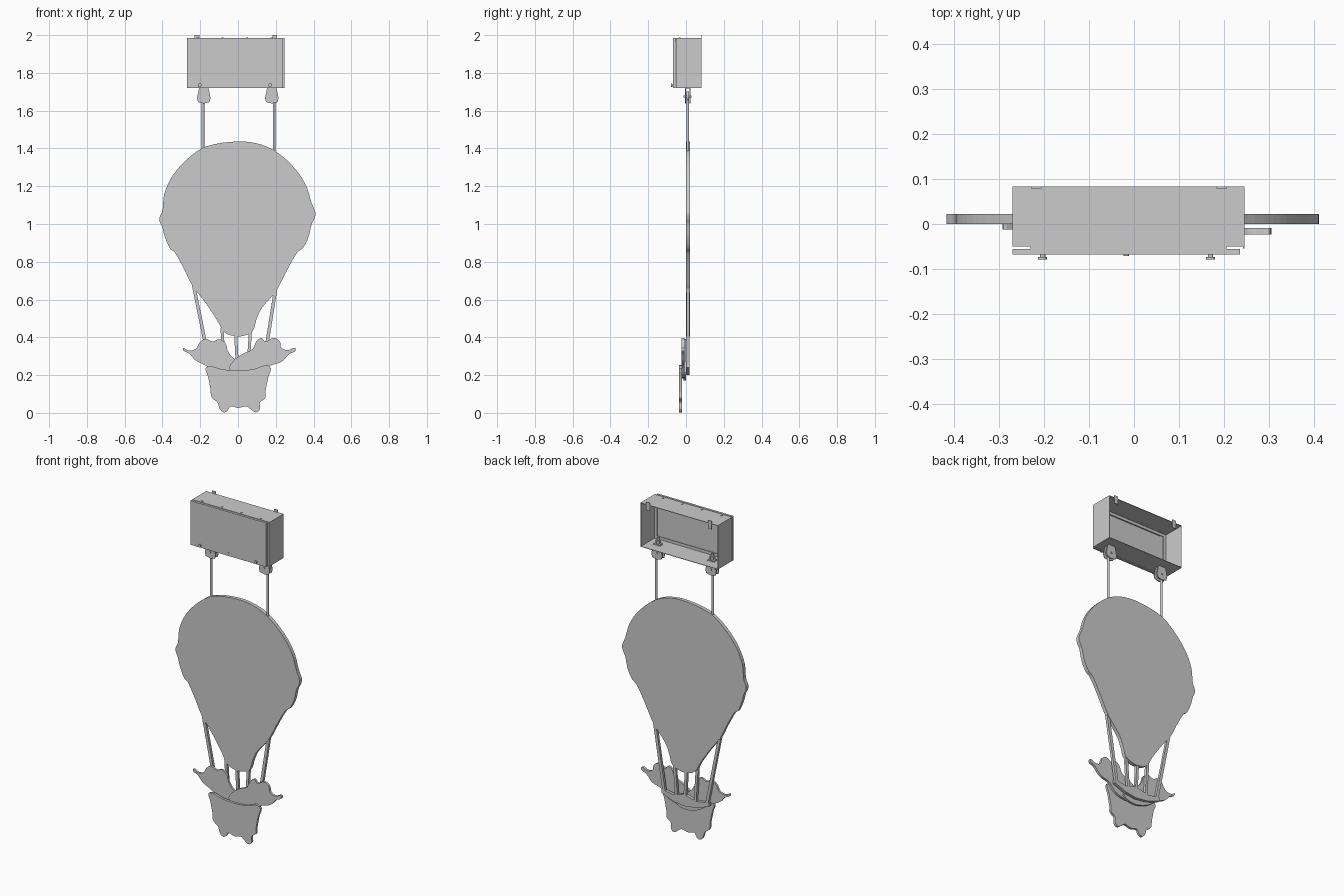
import bpy, bmesh, math
from mathutils import Vector

if "Cube" in bpy.data.objects:
    bpy.data.objects.remove(bpy.data.objects["Cube"])

grey = bpy.data.materials.new("plain_grey")
grey.diffuse_color = (0.6, 0.6, 0.6, 1)
grey.use_nodes = True
grey.node_tree.nodes["Principled BSDF"].inputs["Base Color"].default_value = grey.diffuse_color


def finish(bm, name):
    bmesh.ops.recalc_face_normals(bm, faces=bm.faces[:])
    me = bpy.data.meshes.new(name)
    bm.to_mesh(me)
    bm.free()
    ob = bpy.data.objects.new(name, me)
    me.materials.append(grey)
    bpy.context.collection.objects.link(ob)
    return ob


def box(name, x0, x1, y0, y1, z0, z1):
    bm = bmesh.new()
    bmesh.ops.create_cube(bm, size=1)
    for v in bm.verts:
        v.co = ((x0 + x1) / 2 + v.co.x * (x1 - x0),
                (y0 + y1) / 2 + v.co.y * (y1 - y0),
                (z0 + z1) / 2 + v.co.z * (z1 - z0))
    return finish(bm, name)


def rod(name, a, b, r, sides=12):
    a, b = Vector(a), Vector(b)
    bm = bmesh.new()
    bmesh.ops.create_cone(bm, cap_ends=True, segments=sides, radius1=r,
                          radius2=r, depth=(b - a).length)
    q = (b - a).to_track_quat('Z', 'Y')
    for v in bm.verts:
        v.co = q @ v.co + (a + b) / 2
    return finish(bm, name)


def smooth_loop(pts, n=4):
    """Closed curve passing through all the given points."""
    out, m = [], len(pts)
    P = [Vector(p) for p in pts]
    for i in range(m):
        a, b, c, d = P[i - 1], P[i], P[(i + 1) % m], P[(i + 2) % m]
        k = (c - b).length
        ta = (c - a).normalized() * k
        tb = (d - b).normalized() * k
        for j in range(n):
            t = j / n
            out.append(b * (2*t**3 - 3*t*t + 1) + ta * (t**3 - 2*t*t + t)
                       + c * (3*t*t - 2*t**3) + tb * (t**3 - t*t))
    return out


def board(name, pts, y0, y1, curved=True):
    """Flat cut-out with an (x, z) outline between two depths."""
    bm = bmesh.new()
    loop = smooth_loop(pts) if curved else pts
    f = bm.faces.new([bm.verts.new((p[0], y0, p[1])) for p in loop])
    ext = bmesh.ops.extrude_face_region(bm, geom=[f], use_keep_orig=True)
    for v in ext["geom"]:
        if isinstance(v, bmesh.types.BMVert):
            v.co.y = y1
    bmesh.ops.triangulate(bm, faces=[g for g in bm.faces if len(g.verts) > 4])
    return finish(bm, name)


# balloon envelope
board("balloon", [
    (0, 1.437), (.125, 1.42), (.22, 1.37), (.31, 1.283), (.362, 1.2),
    (.39, 1.11), (.41, 1.06), (.405, 1.03), (.39, 1.0), (.373, .93),
    (.345, .875), (.315, .85), (.27, .775), (.2, .643), (.125, .553),
    (.098, .495), (.08, .437), (.05, .415), (0, .405), (-.07, .425),
    (-.11, .49), (-.17, .58), (-.245, .68), (-.285, .76), (-.335, .85),
    (-.36, .87), (-.39, .94), (-.4, .98), (-.415, 1.013), (-.415, 1.035),
    (-.4, 1.07), (-.39, 1.16), (-.345, 1.257), (-.265, 1.347),
    (-.17, 1.41)], 0.0, 0.022)

# ropes between balloon and basket, with the rim they run into
for xa, za, xb, w in ((-.238, .69, -.147, .009), (.2, .66, .133, .009),
                      (-.085, .45, -.072, .008), (-.013, .43, -.003, .008),
                      (.067, .45, .053, .008)):
    board("basket_rope", [(xa - w, za), (xa + w, za), (xb + w, .24),
                          (xb - w, .24)], 0.002, 0.018, False)
board("rope_rim", [(-.165, .262), (-.08, .25), (0, .27), (.07, .25), (.15, .262),
                   (.15, .24), (.07, .21), (0, .2), (-.08, .21),
                   (-.165, .24)], 0.0, 0.018, False)

# two winged passengers
board("left_passenger", [
    (-.29, .343), (-.262, .33), (-.222, .34), (-.203, .372), (-.172, .392),
    (-.135, .378), (-.1, .39), (-.066, .367), (-.055, .33), (-.03, .295),
    (.03, .25), (.07, .2), (.0, .172), (-.09, .195), (-.17, .25),
    (-.225, .278), (-.26, .315), (-.287, .328)], -0.012, 0.0)
board("right_passenger", [
    (-.045, .232), (-.024, .275), (.024, .312), (.077, .338), (.098, .38),
    (.125, .396), (.145, .378), (.188, .397), (.22, .38), (.23, .345),
    (.262, .332), (.3, .345), (.304, .328), (.272, .312), (.23, .27),
    (.167, .248), (.12, .2), (.02, .185)], -0.023, -0.009)

# basket
board("basket", [
    (-.167, .243), (-.08, .23), (0, .224), (.08, .231), (.167, .248), (.158, .18),
    (.145, .11), (.145, .08), (.116, .055), (.116, .02), (.095, .003),
    (.062, .024), (.045, .035), (0, .026), (-.04, .035), (-.055, .012),
    (-.077, .003), (-.098, .024), (-.108, .055), (-.14, .083),
    (-.146, .13), (-.158, .19)], -0.036, -0.022)

# housing, open at the back
X0, X1, Y0, Y1, Z0, Z1, T = -.27, .245, -.05, .083, 1.72, 1.985, .003
box("housing_top", X0, X1, Y0, Y1, Z1 - T, Z1)
box("housing_bottom", X0, X1, Y0, Y1, Z0, Z0 + T)
box("housing_left", X0, X0 + T, Y0, Y1, Z0, Z1)
box("housing_right", X1 - T, X1, Y0 - .004, Y1, Z0, Z1)
for z in (Z0, Z1 - .02):
    box("front_flange", X0, X1, Y0, Y0 + T, z, z + .02)
for x in (X0, X1 - .02):
    box("front_flange", x, x + .02, Y0, Y0 + T, Z0, Z1)
box("front_panel", X0, .235, -.068, -.055, Z0, Z1)
box("panel_spacer", X0 + .04, X1 - .04, -.056, -.049, Z1 - .02, Z1 - .003)

# screws and hanging tabs
for i in range(4):
    x = -.213 + i * .1305
    rod("top_screw", (x, -.035, Z1 - .006), (x, -.035, Z1 + .003), .006)
for x, y in ((-.203, -.078), (-.017, -.071), (.17, -.078)):
    rod("front_screw", (x, -.06, 1.735), (x, y, 1.735), .006)
    if x != -.017:
        rod("screw_head", (x, y + .005, 1.735), (x, y - .001, 1.735), .01)
for x in (-.217, .195):
    box("hanging_tab", x - .012, x + .012, .079, .083, 1.95, 2.0)

# pulley blocks under the housing and the rods that hold the balloon
for x, xr in ((-.181, -.185), (.179, .191)):
    cheek = [(x - .024, 1.725), (x + .024, 1.725), (x + .036, 1.665),
             (x + .03, 1.645), (x, 1.638), (x - .03, 1.645), (x - .036, 1.665)]
    for y in (-.006, .018):
        board("pulley_cheek", cheek, y, y + .005, False)
    rod("pulley_wheel", (x, .002, 1.675), (x, .016, 1.675), .026, 20)
    rod("pulley_axle", (x, -.012, 1.675), (x, .028, 1.675), .006)
    box("pulley_mount", x - .02, x + .02, -.006, .023, 1.718, 1.73)
    rod("pulley_bolt", (x, .008, 1.72), (x, .008, 1.765), .008)
    rod("bolt_nut", (x, .008, 1.735), (x, .008, 1.75), .016, 6)
    rod("hanging_rod", (xr, .009, 1.36), (xr, .009, 1.66), .007)
